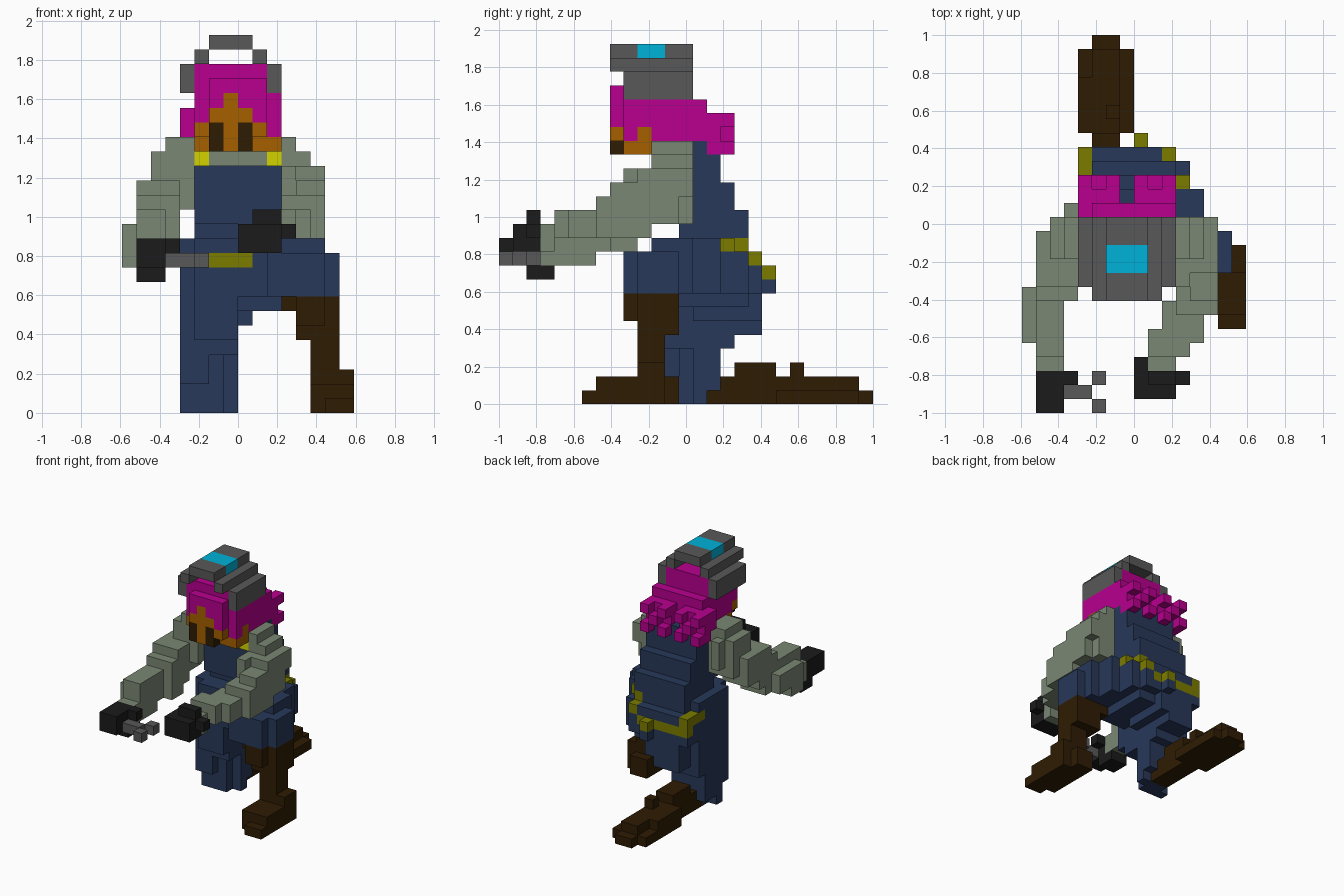
import bpy
import bmesh
from mathutils import Vector

default_cube = bpy.data.objects.get("Cube")
if default_cube:
    bpy.data.objects.remove(default_cube, do_unlink=True)

UNIT = 2 / 27                       # edge of one block
ORIGIN = Vector((-8, -13.5, 0))     # corner of the block lattice
DIRECTIONS = [Vector(d) for d in ((1, 0, 0), (-1, 0, 0), (0, 1, 0), (0, -1, 0), (0, 0, 1), (0, 0, -1))]


def make_material(name, hex_code):
    """Flat colour given as an sRGB hex code, stored linear."""
    channels = [int(hex_code[n:n + 2], 16) / 255 for n in (0, 2, 4)]
    color = [c / 12.92 if c < 0.04 else ((c + 0.055) / 1.055) ** 2.4 for c in channels] + [1]
    material = bpy.data.materials.new(name)
    material.use_nodes = True
    material.diffuse_color = color
    shader = next(n for n in material.node_tree.nodes if n.type == "BSDF_PRINCIPLED")
    shader.inputs["Base Color"].default_value = color
    shader.inputs["Roughness"].default_value = 1
    return material


blue = make_material("navy cloth", "27385a")
sage = make_material("sage sleeve", "7a8774")
brown = make_material("dark brown leather", "2f1c04")
black = make_material("black glove", "1b1b1b")
grey = make_material("grey metal", "585858")
cyan = make_material("cyan glass", "00b2d8")
pink = make_material("magenta hair", "b8008f")
orange = make_material("orange skin", "a66000")
yellow = make_material("bright yellow", "d4d400")
olive = make_material("olive belt", "7c7c00")

cells = {}      # block position -> part name
parts = {}      # part name -> material


def fill(name, material, *boxes):
    """Fill boxes of blocks given as x, y and z ranges; later parts replace earlier ones."""
    parts[name] = material
    for x0, x1, y0, y1, z0, z1 in boxes:
        for x in range(x0, x1):
            for y in range(y0, y1):
                for z in range(z0, z1):
                    cells[x, y, z] = name


def clear(x0, x1, y0, y1, z0, z1):
    """Carve a notch."""
    for cell in list(cells):
        if x0 <= cell[0] < x1 and y0 <= cell[1] < y1 and z0 <= cell[2] < z1:
            del cells[cell]


def build(name, material):
    """Skin the outer faces of one part."""
    bm = bmesh.new()
    corners = {}

    def corner(point):
        key = tuple(round(c * 2) for c in point)
        if key not in corners:
            corners[key] = bm.verts.new((point + ORIGIN) * UNIT)
        return corners[key]

    for cell, owner in cells.items():
        if owner != name:
            continue
        middle = Vector(cell) + Vector((0.5, 0.5, 0.5))
        for normal in DIRECTIONS:
            if tuple(int(c) for c in Vector(cell) + normal) in cells:
                continue
            side = Vector((normal.y, normal.z, normal.x)) / 2
            up = normal.cross(side)
            center = middle + normal / 2
            bm.faces.new([corner(center + a * side + b * up)
                          for a, b in ((-1, -1), (1, -1), (1, 1), (-1, 1))])
    mesh = bpy.data.meshes.new(name)
    bm.to_mesh(mesh)
    bm.free()
    mesh.materials.append(material)
    bpy.context.collection.objects.link(bpy.data.objects.new(name, mesh))


# Hips and leaning torso
fill("torso", blue,
     (5, 11, 13, 16, 16, 19), (5, 11, 12, 16, 14, 18), (5, 11, 13, 17, 14, 16),
     (5, 11, 13, 18, 12, 14), (5, 11, 12, 14, 13, 17))
fill("hips", blue,
     (4, 12, 12, 17, 8, 12), (5, 11, 11, 18, 8, 12), (4, 11, 12, 19, 8, 10), (4, 12, 14, 18, 8, 11),
     (5, 10, 18, 19, 10, 11), (8, 9, 19, 20, 8, 9), (5, 11, 12, 18, 7, 8), (5, 9, 14, 19, 6, 8))

# Kneeling leg, with the boot lying behind on the ground
fill("right_thigh", blue,
     (5, 8, 11, 18, 5, 8), (4, 8, 12, 17, 4, 8), (5, 8, 18, 19, 5, 6),
     (4, 7, 13, 16, 1, 4), (7, 8, 14, 16, 1, 4), (4, 6, 12, 13, 2, 4),
     (5, 7, 13, 15, 0, 1), (4, 5, 13, 14, 0, 1), (7, 8, 14, 15, 0, 1))
fill("right_boot", brown,
     (5, 7, 15, 21, 0, 2), (5, 7, 17, 20, 2, 3), (4, 8, 20, 26, 0, 1),
     (4, 7, 20, 24, 1, 2), (5, 7, 24, 26, 1, 2), (5, 7, 26, 27, 0, 1), (6, 7, 21, 22, 2, 3))

# Raised leg, planted out to the side
fill("left_thigh", blue,
     (11, 13, 11, 16, 8, 12), (13, 14, 11, 14, 8, 12), (11, 15, 10, 13, 8, 11), (10, 14, 9, 14, 8, 11))
fill("left_boot", brown,
     (11, 15, 10, 13, 7, 8), (12, 14, 9, 10, 6, 8), (12, 15, 10, 13, 5, 7),
     (13, 15, 10, 12, 2, 5), (13, 16, 10, 12, 1, 3), (13, 16, 7, 12, 1, 2),
     (14, 16, 6, 12, 0, 1), (13, 14, 7, 13, 0, 1), (13, 15, 12, 13, 0, 2))

# Belt sagging towards the back
fill("belt", olive,
     (6, 9, 11, 12, 10, 11), (4, 5, 16, 19, 10, 11), (4, 8, 18, 19, 9, 10),
     (8, 9, 19, 20, 9, 10), (10, 11, 18, 19, 10, 11), (9, 10, 18, 19, 9, 10),
     (11, 12, 16, 17, 11, 12), (10, 11, 17, 18, 11, 12))

# Collar and shoulder clasps
fill("collar", sage, (6, 10, 11, 13, 17, 18))
fill("clasps", yellow, (5, 6, 11, 13, 17, 18), (10, 11, 11, 13, 17, 18))

# Sleeves, from shoulder to wrist
fill("right_sleeve", sage,
     (3, 5, 11, 14, 15, 19), (2, 5, 11, 14, 14, 18), (1, 4, 10, 13, 13, 16),
     (1, 4, 9, 11, 12, 16), (0, 3, 7, 9, 11, 13), (1, 4, 8, 10, 11, 15),
     (0, 3, 5, 7, 10, 13), (1, 3, 4, 8, 11, 14), (1, 3, 3, 5, 10, 12), (3, 4, 12, 15, 15, 18))
fill("left_sleeve", sage,
     (11, 12, 11, 14, 14, 19), (11, 13, 11, 14, 13, 18), (12, 14, 10, 13, 13, 17), (13, 14, 13, 14, 15, 17),
     (11, 12, 9, 11, 13, 17), (12, 14, 8, 11, 12, 16), (11, 14, 7, 9, 12, 15), (10, 13, 5, 8, 12, 14),
     (9, 12, 4, 6, 12, 14), (9, 11, 3, 4, 11, 13))

# Gloves
fill("right_glove", black,
     (1, 3, 0, 3, 11, 12), (1, 3, 0, 3, 10, 11), (1, 3, 2, 4, 9, 10), (3, 4, 2, 3, 11, 12))
fill("left_glove", black,
     (8, 11, 1, 3, 11, 13), (8, 9, 3, 4, 11, 13), (9, 11, 2, 3, 13, 14), (11, 12, 2, 3, 12, 13))

# Open ended wrench held in the right hand
fill("wrench", grey, (3, 5, 1, 2, 10, 11), (5, 6, 0, 1, 10, 11), (5, 6, 2, 3, 10, 11))

# Hair: rounded cap and a lumpy bundle at the back
fill("hair", pink,
     (6, 10, 8, 9, 19, 23), (5, 10, 9, 14, 20, 24), (5, 10, 10, 14, 18, 20), (10, 11, 9, 14, 18, 22),
     (5, 11, 14, 15, 19, 22), (4, 11, 14, 16, 19, 21))
for x in range(4, 11):
    for z in range(18, 21):
        if (x + z) % 2 == 0:
            fill("hair", pink, (x, x + 1, 15, 17, z, z + 1))
clear(7, 8, 15, 17, 19, 22)

# Face, with a stepped brow and dark eyes
fill("face", orange,
     (6, 11, 9, 12, 18, 19), (5, 6, 10, 12, 18, 19), (6, 10, 8, 10, 19, 20), (5, 6, 9, 10, 19, 20),
     (7, 8, 8, 9, 18, 22), (6, 9, 8, 9, 20, 21), (10, 11, 10, 11, 19, 20))
fill("eyes", brown, (6, 7, 8, 9, 18, 20), (8, 9, 8, 9, 18, 20))

# Raised visor arching over the head, with a glass pane
fill("visor", grey,
     (4, 5, 9, 14, 22, 24), (10, 11, 9, 14, 22, 24), (5, 6, 8, 14, 24, 25),
     (9, 10, 8, 14, 24, 25), (6, 9, 8, 14, 25, 26))
fill("visor_glass", cyan, (6, 9, 10, 12, 25, 26))

for part_name, part_material in parts.items():
    build(part_name, part_material)
